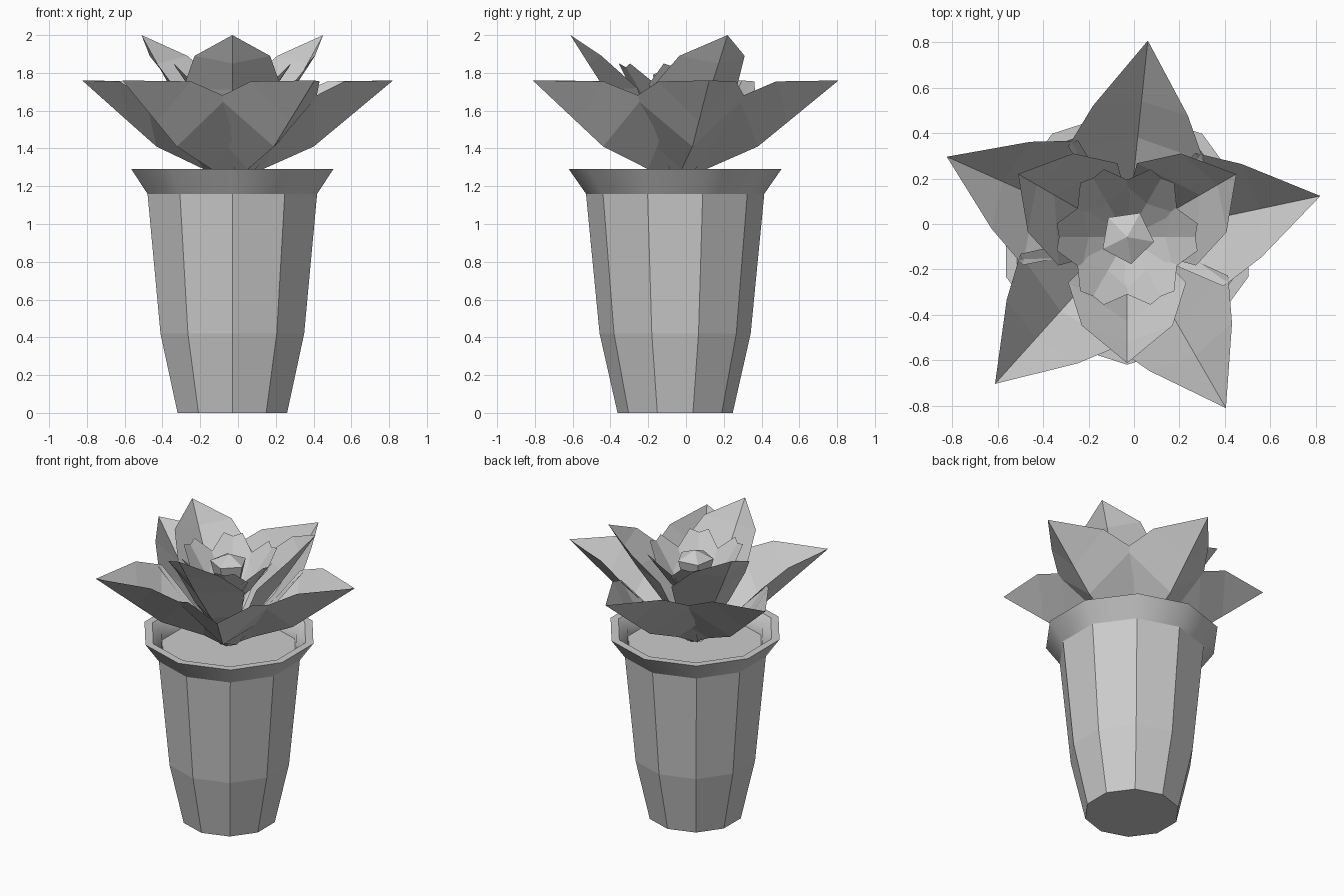
import bpy, bmesh, math
from mathutils import Matrix, Vector

default = bpy.data.objects.get("Cube")
if default:
    bpy.data.objects.remove(default, do_unlink=True)

AXIS = Vector((-0.03, -0.0575, 0))  # pot axis

clay = bpy.data.materials.new("plain_grey")
clay.use_nodes = True
grey = (0.6, 0.6, 0.6, 1)
clay.diffuse_color = grey
clay.node_tree.nodes["Principled BSDF"].inputs["Base Color"].default_value = grey


def finish(bm, name, turn=0.0):
    """Turn a mesh about the pot axis and add it to the scene."""
    bm.transform(Matrix.Translation(AXIS) @ Matrix.Rotation(math.radians(turn), 4, 'Z'))
    mesh = bpy.data.meshes.new(name)
    bm.to_mesh(mesh)
    bm.free()
    mesh.materials.append(clay)
    obj = bpy.data.objects.new(name, mesh)
    bpy.context.collection.objects.link(obj)
    return obj


def lathe(name, profile, sides, turn, cap_start=False, cap_end=False):
    """Stack regular polygons of (radius, height) and skin them."""
    bm = bmesh.new()
    rings = []
    for r, z in profile:
        rings.append([bm.verts.new((r * math.cos(math.tau * i / sides),
                                    r * math.sin(math.tau * i / sides), z))
                      for i in range(sides)])
    for a, b in zip(rings, rings[1:]):
        for i in range(sides):
            j = (i + 1) % sides
            bm.faces.new((a[i], a[j], b[j], b[i]))
    if cap_start:
        bm.faces.new(rings[0][::-1])
    if cap_end:
        bm.faces.new(rings[-1])
    bmesh.ops.remove_doubles(bm, verts=bm.verts, dist=1e-4)
    return finish(bm, name, turn)


def petal(name, rows, turn):
    """Folded leaf: rows of (rib reach, rib z, edge reach, half width, edge z)."""
    bm = bmesh.new()
    strips = [[bm.verts.new(p) for p in ((e, w, ez), (r, 0, rz), (e, -w, ez))]
              for r, rz, e, w, ez in rows]
    for a, b in zip(strips, strips[1:]):
        for i in range(2):
            bm.faces.new((a[i], a[i + 1], b[i + 1], b[i]))
    bmesh.ops.remove_doubles(bm, verts=bm.verts, dist=1e-4)
    return finish(bm, name, turn)


def whorl(name, rows, count, start):
    for k in range(count):
        petal(f"{name}_{k + 1}", rows, start + k * 360 / count)


# Ten-sided pot
lathe("pot_body", [(0.305, 0), (0.4, 0.42), (0.472, 1.16)], 10, -90, cap_start=True)
rim = lathe("pot_rim", [(0.472, 1.16), (0.5625, 1.29), (0.51, 1.29),
                        (0.45, 1.23), (0.44, 1.16)], 10, -90)
lathe("soil", [(0.445, 1.18)], 10, -90, cap_end=True)

# Soften the rim around its circumference, keeping its lips sharp
bpy.ops.object.select_all(action='DESELECT')
rim.select_set(True)
bpy.context.view_layer.objects.active = rim
bpy.ops.object.shade_smooth_by_angle(angle=math.radians(40))

# Broad spreading leaves
whorl("outer_leaf", [(0, 1.2, 0.03, 0.05, 1.22),
                     (0.165, 1.29, 0.2, 0.18, 1.44),
                     (0.44, 1.41, 0.37, 0.3, 1.67),
                     (0.6, 1.54, 0.56, 0.21, 1.755),
                     (0.87, 1.76, 0.87, 0, 1.76)], 5, 12)

# Three upright leaves
whorl("middle_leaf", [(0, 1.25, 0.02, 0.05, 1.27),
                      (0.2, 1.47, 0.12, 0.18, 1.5),
                      (0.37, 1.71, 0.2, 0.26, 1.72),
                      (0.46, 1.85, 0.39, 0.2, 1.89),
                      (0.555, 2, 0.555, 0, 2)], 3, 30)

# Small blunt leaves around the bud
whorl("inner_leaf", [(0.03, 1.5, 0.04, 0.03, 1.51),
                     (0.17, 1.64, 0.2, 0.14, 1.74),
                     (0.3, 1.83, 0.31, 0.06, 1.85)], 6, 0)

# Faceted centre bud
lathe("bud", [(0.06, 1.55), (0.12, 1.79), (0, 1.845)], 5, -10)
